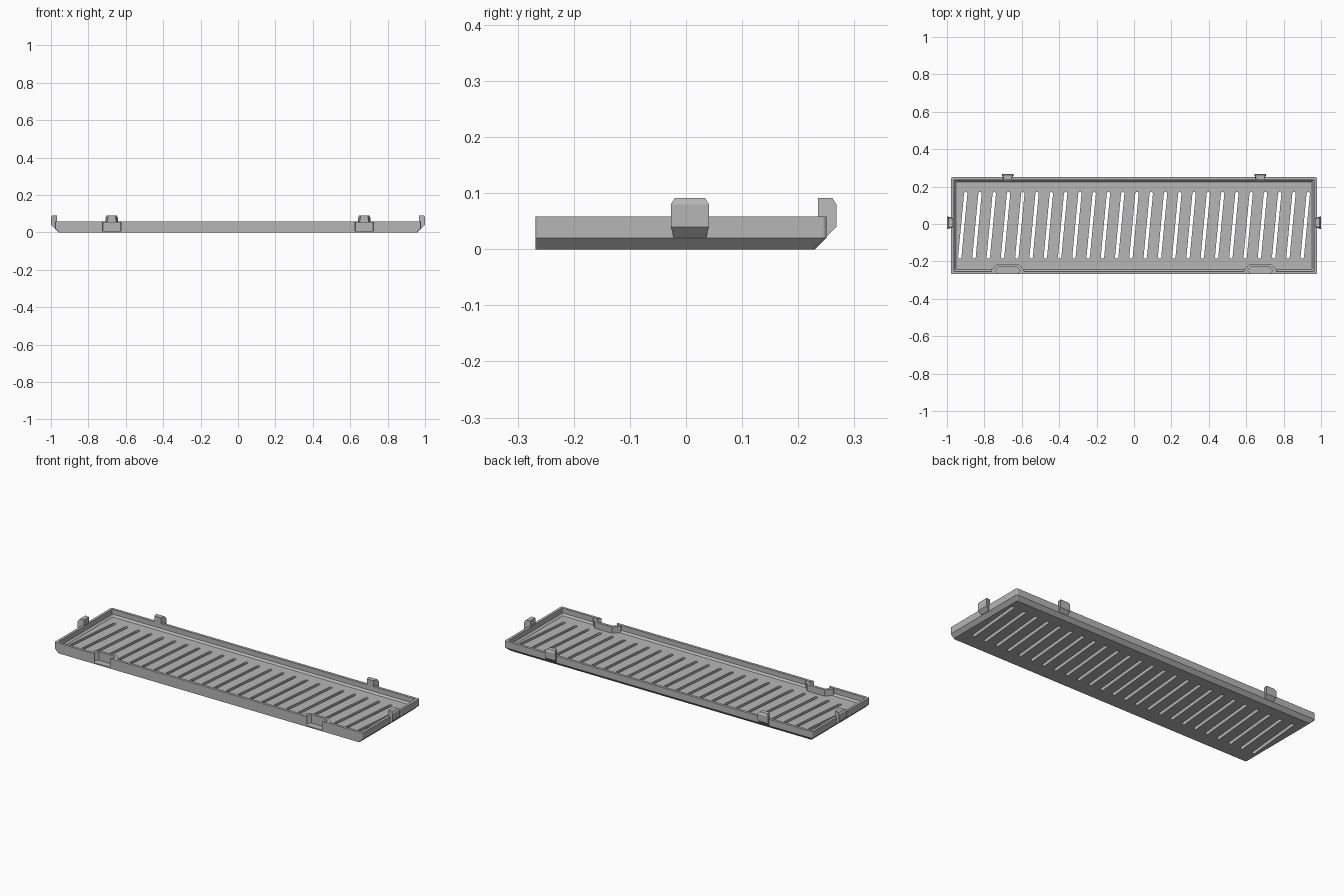
import bpy, bmesh, math
from mathutils import Matrix, Vector

cube = bpy.data.objects.get("Cube")
if cube:
    bpy.data.objects.remove(cube, do_unlink=True)

grey = bpy.data.materials.new("light grey plastic")
grey.use_nodes = True
grey.diffuse_color = (0.47, 0.47, 0.47, 1)
grey.node_tree.nodes["Principled BSDF"].inputs["Base Color"].default_value = grey.diffuse_color

X, BACK, FRONT, RIM = 0.978, 0.25, -0.268, 0.058


def finish(name, bm):
    bmesh.ops.recalc_face_normals(bm, faces=bm.faces)
    mesh = bpy.data.meshes.new(name)
    bm.to_mesh(mesh)
    bm.free()
    mesh.materials.append(grey)
    ob = bpy.data.objects.new(name, mesh)
    bpy.context.collection.objects.link(ob)
    return ob


def loft(bm, rings):
    """Join rings of equal point count into a closed solid."""
    loops = [[bm.verts.new(p) for p in r] for r in rings]
    n = len(loops[0])
    for a, b in zip(loops, loops[1:]):
        for i in range(n):
            j = (i + 1) % n
            bm.faces.new((a[i], a[j], b[j], b[i]))
    bm.faces.new(loops[0][::-1])
    bm.faces.new(loops[-1])


def prism(bm, outline, z0, z1):
    loft(bm, [[(x, y, z) for x, y in outline] for z in (z0, z1)])


def rounded_ring(side, front, back, z, r):
    """Rounded rectangle inset from the outer walls."""
    x, y0, y1 = X - side, FRONT + front, BACK - back
    pts = []
    for k, (cx, cy) in enumerate(((x - r, y1 - r), (r - x, y1 - r),
                                  (r - x, y0 + r), (x - r, y0 + r))):
        for s in range(4):
            a = math.pi / 2 * (k + s / 3)
            pts.append((cx + r * math.cos(a), cy + r * math.sin(a), z))
    return pts


def boolean(ob, cutter, operation):
    mod = ob.modifiers.new(operation.lower(), 'BOOLEAN')
    mod.operation, mod.solver, mod.object = operation, 'EXACT', cutter
    cutter.hide_render = True
    bpy.context.view_layer.objects.active = ob
    bpy.ops.object.modifier_apply(modifier=mod.name)
    bpy.data.objects.remove(cutter, do_unlink=True)


# Shallow tray, chamfered underneath on the back and both ends
bm = bmesh.new()
loft(bm, [rounded_ring(0.02, 0, 0.02, 0, 0.007),
          rounded_ring(0, 0, 0, 0.02, 0.007),
          rounded_ring(0, 0, 0, RIM, 0.007),
          rounded_ring(0.015, 0.015, 0.015, RIM, 0.004),
          rounded_ring(0.015, 0.015, 0.015, 0.03, 0.004),
          rounded_ring(0.025, 0.025, 0.025, 0.02, 0.004)])
tray = finish("vented_tray", bm)

# Pockets in the front wall: inward bulge, then dovetail recess
bulge = [(0.088, -0.258), (0.088, -0.247), (0.055, -0.214)]
recess = [(0.05, -0.3), (0.05, -0.268), (0.066, -0.248), (0.048, -0.229)]
for outline, z0, z1, op in ((bulge, 0.012, 0.056, 'UNION'),
                            (recess, 0.007, 0.1, 'DIFFERENCE')):
    bm = bmesh.new()
    for cx in (-0.675, 0.675):
        prism(bm, [(cx + x, y) for x, y in outline]
              + [(cx - x, y) for x, y in reversed(outline)], z0, z1)
    boolean(tray, finish("pocket_tool", bm), op)

# Slanted vent slots with round ends
bm = bmesh.new()
axis = Vector((0.032, 0.34)).normalized()
normal = Vector((axis.y, -axis.x))
for i in range(25):
    centre = Vector(((i - 12) * 0.0763, -0.007))
    pts = []
    for end in (1, -1):
        for s in range(7):
            a = math.pi * s / 6
            pts.append(centre + end * (axis * (0.17 + 0.009 * math.sin(a))
                                       + normal * 0.009 * math.cos(a)))
    prism(bm, pts, -0.05, 0.1)
boolean(tray, finish("slot_tool", bm), 'DIFFERENCE')


# Dovetail clips: (distance outward from wall, height, half width)
CLIP = [(-0.014, 0.022, 0.024), (0, 0.021, 0.029), (0.019, 0.04, 0.034),
        (0.019, 0.08, 0.034), (0.012, 0.091, 0.027), (-0.014, 0.091, 0.022)]


def clip(name, x, y, angle, scale=1.0):
    bm = bmesh.new()
    turn = Matrix.Translation((x, y, 0)) @ Matrix.Rotation(angle, 4, 'Z')
    loft(bm, [[turn @ Vector((d, s * w * scale, z)) for d, z, w in CLIP]
              for s in (-1, 1)])
    return finish(name, bm)


clip("left_end_clip", X + 0.003, 0.007, 0)
clip("right_end_clip", -X - 0.003, 0.007, math.pi)
for side, sx in (("left", 1), ("right", -1)):
    clip(side + "_back_clip", sx * 0.675, BACK - 0.001, math.pi / 2, 0.95)
